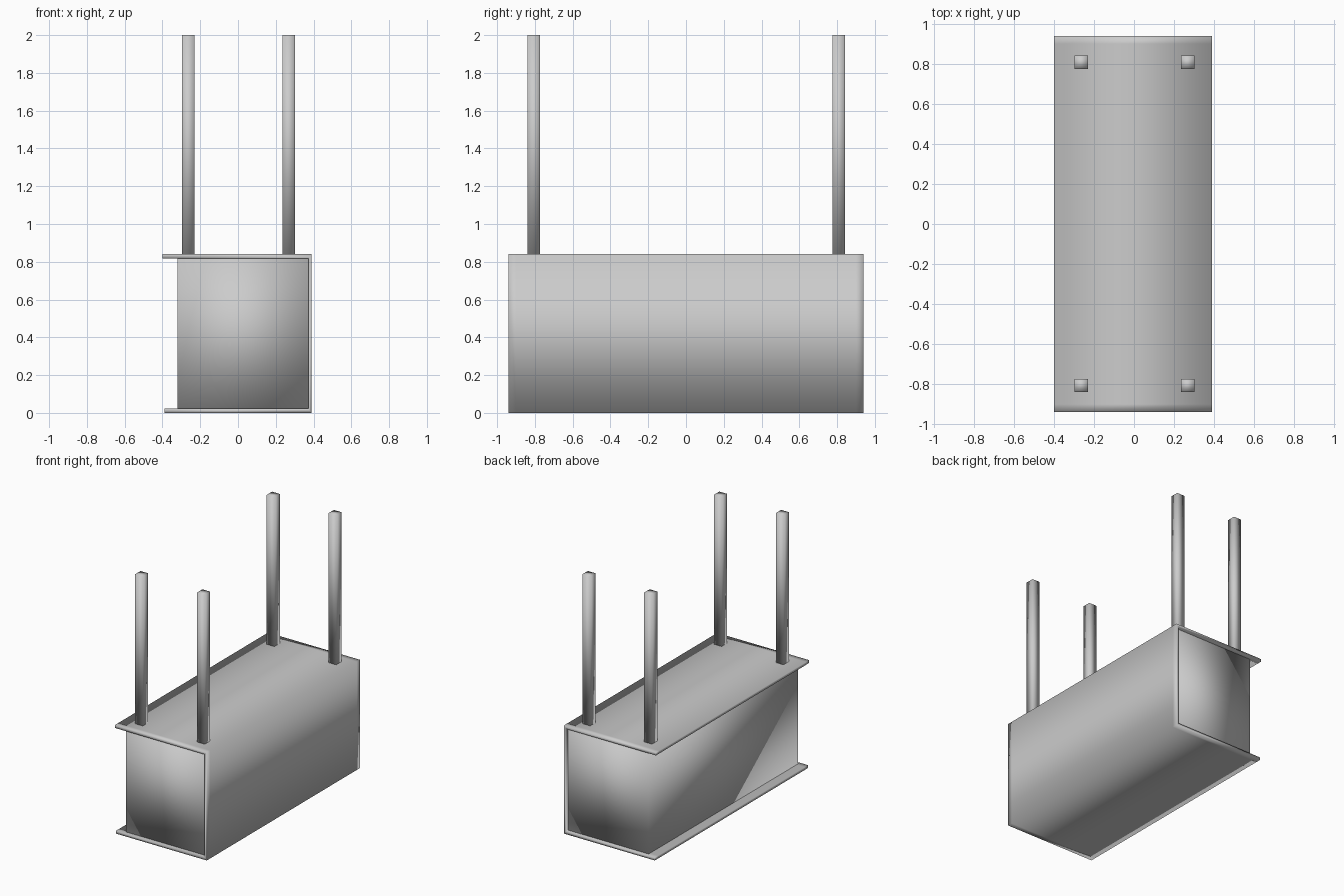
import bpy
import bmesh

cube = bpy.data.objects.get("Cube")
if cube:
    bpy.data.objects.remove(cube, do_unlink=True)

# One plain grey for everything
grey = bpy.data.materials.new("plain grey")
grey.use_nodes = True
COLOUR = (0.6, 0.6, 0.6, 1.0)
grey.diffuse_color = COLOUR
grey.node_tree.nodes["Principled BSDF"].inputs["Base Color"].default_value = COLOUR


def finish(name, bm):
    """Turn a bmesh into a softly shaded object."""
    bmesh.ops.recalc_face_normals(bm, faces=bm.faces[:])
    for face in bm.faces:
        face.smooth = True
    mesh = bpy.data.meshes.new(name)
    bm.to_mesh(mesh)
    bm.free()
    mesh.materials.append(grey)
    obj = bpy.data.objects.new(name, mesh)
    bpy.context.collection.objects.link(obj)
    return obj


def box(name, low, high):
    """Axis-aligned box between two opposite corners."""
    bm = bmesh.new()
    bmesh.ops.create_cube(bm, size=1)
    for v in bm.verts:
        v.co = [(a + b) / 2 + c * (b - a) for a, b, c in zip(low, high, v.co)]
    return finish(name, bm)


# Folded outer shell: top, side wall and bottom, open towards -x
profile = [(-0.40, 0.84), (0.39, 0.84), (0.39, 0.0), (-0.39, 0.0),
           (-0.39, 0.022), (0.372, 0.022), (0.372, 0.818), (-0.40, 0.818)]
stations = [-0.94, -0.90, 0.90, 0.94]
bm = bmesh.new()
rings = [[bm.verts.new((x, y, z)) for x, z in profile] for y in stations]
count = len(profile)
for near, far in zip(rings, rings[1:]):
    for i in range(count):
        j = (i + 1) % count
        bm.faces.new((near[i], near[j], far[j], far[i]))
for ring in (rings[0], rings[-1]):
    # end caps: top strip, wall strip, bottom strip
    for a, b, c, d in ((0, 1, 6, 7), (1, 2, 5, 6), (2, 3, 4, 5)):
        bm.faces.new((ring[a], ring[b], ring[c], ring[d]))
finish("outer_shell", bm)

# Inner body, set back from the shell's open edges
box("inner_body", (-0.32, -0.915, 0.012), (0.38, 0.915, 0.828))

# Four square posts standing on the shell
HALF = 0.033
for side, x in (("right", -0.263), ("left", 0.268)):
    for end, y in (("front", -0.806), ("back", 0.808)):
        box(f"{end}_{side}_post",
            (x - HALF, y - HALF, 0.83), (x + HALF, y + HALF, 2.0))
